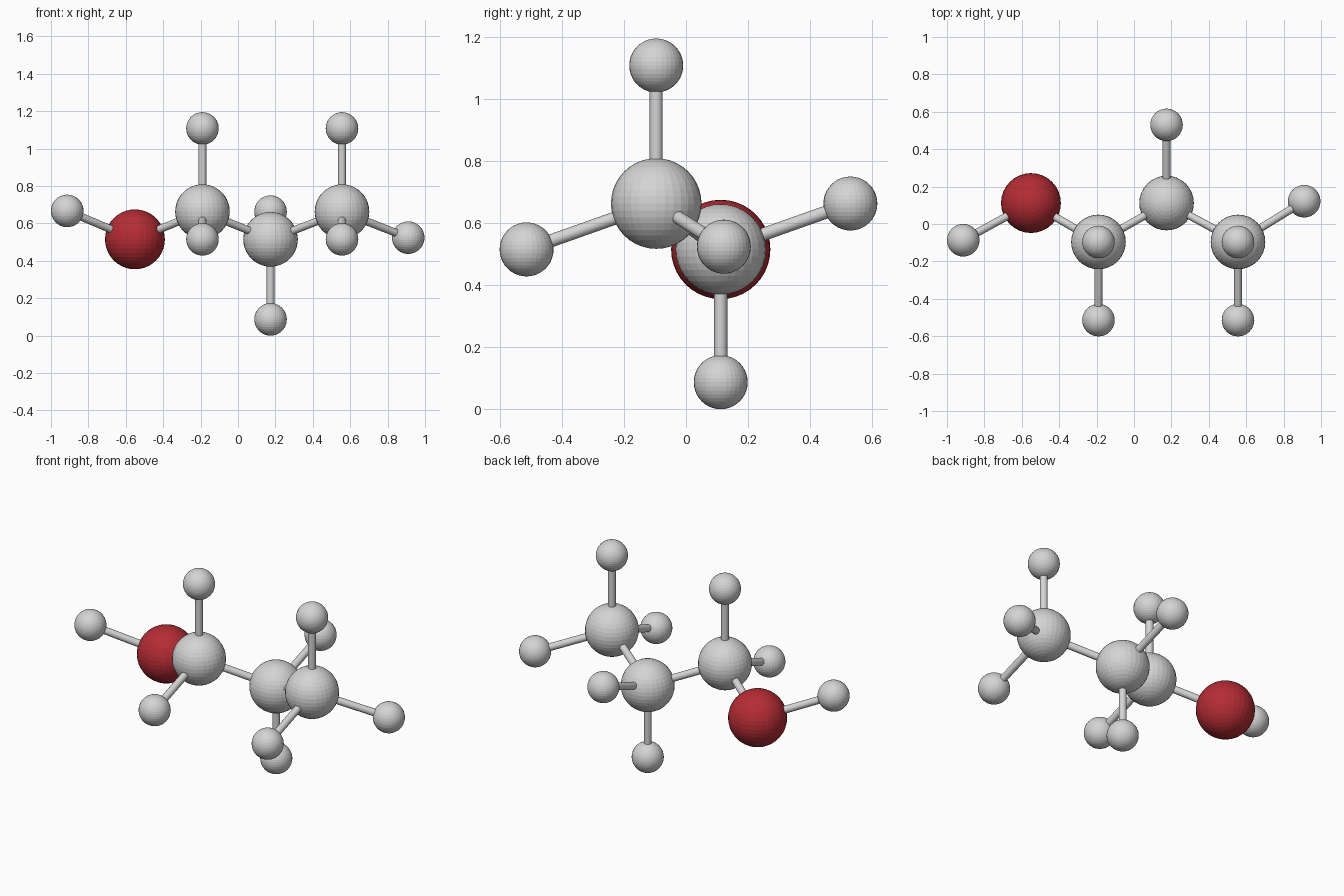
import bpy
from mathutils import Vector

if "Cube" in bpy.data.objects:
    bpy.data.objects.remove(bpy.data.objects["Cube"])


def material(name, rgb):
    m = bpy.data.materials.new(name)
    m.diffuse_color = (*rgb, 1)
    m.use_nodes = True
    m.node_tree.nodes["Principled BSDF"].inputs["Base Color"].default_value = m.diffuse_color
    return m


GREY = material("light grey", (0.66, 0.66, 0.66))
RED = material("deep red", (0.46, 0.025, 0.035))

# radius and colour of each kind of ball
KINDS = {
    "oxygen": (0.16, RED),
    "carbon": (0.146, GREY),
    "hydrogen": (0.087, GREY),
}
BOND_RADIUS = 0.021


def ball(name, kind, pos):
    radius, mat = KINDS[kind]
    bpy.ops.mesh.primitive_uv_sphere_add(segments=32, ring_count=20,
                                         radius=radius, location=pos)
    ob = bpy.context.object
    ob.name = name
    ob.data.materials.append(mat)


def bond(name, a, b):
    a, b = Vector(a), Vector(b)
    d = b - a
    bpy.ops.mesh.primitive_cylinder_add(vertices=20, radius=BOND_RADIUS,
                                        depth=d.length, location=(a + b) / 2)
    ob = bpy.context.object
    ob.name = name
    ob.rotation_euler = d.to_track_quat('Z', 'Y').to_euler()
    ob.data.materials.append(GREY)
    bpy.ops.object.shade_smooth_by_angle()


# zigzag backbone, with end hydrogens
chain = [
    ("hydrogen", (-0.913, -0.087, 0.667)),
    ("oxygen", (-0.551, 0.112, 0.515)),
    ("carbon", (-0.19, -0.096, 0.663)),
    ("carbon", (0.174, 0.112, 0.515)),
    ("carbon", (0.556, -0.096, 0.663)),
    ("hydrogen", (0.91, 0.122, 0.524)),
]
for i, (kind, pos) in enumerate(chain):
    ball(f"chain_{kind}_{i}", kind, pos)
    if i:
        bond(f"chain_bond_{i}", chain[i - 1][1], pos)

# side hydrogens: one vertical and one sideways on each carbon,
# flipped on the middle carbon
for i in (2, 3, 4):
    c = Vector(chain[i][1])
    s = -1 if i == 3 else 1
    for label, offset in (("vertical", (0, 0, 0.445)),
                          ("side", (0, -0.418, -0.148))):
        p = c + s * Vector(offset)
        if i == 3 and label == "vertical":
            p.z = 0.087
        ball(f"{label}_hydrogen_{i}", "hydrogen", p)
        bond(f"{label}_bond_{i}", c, p)
